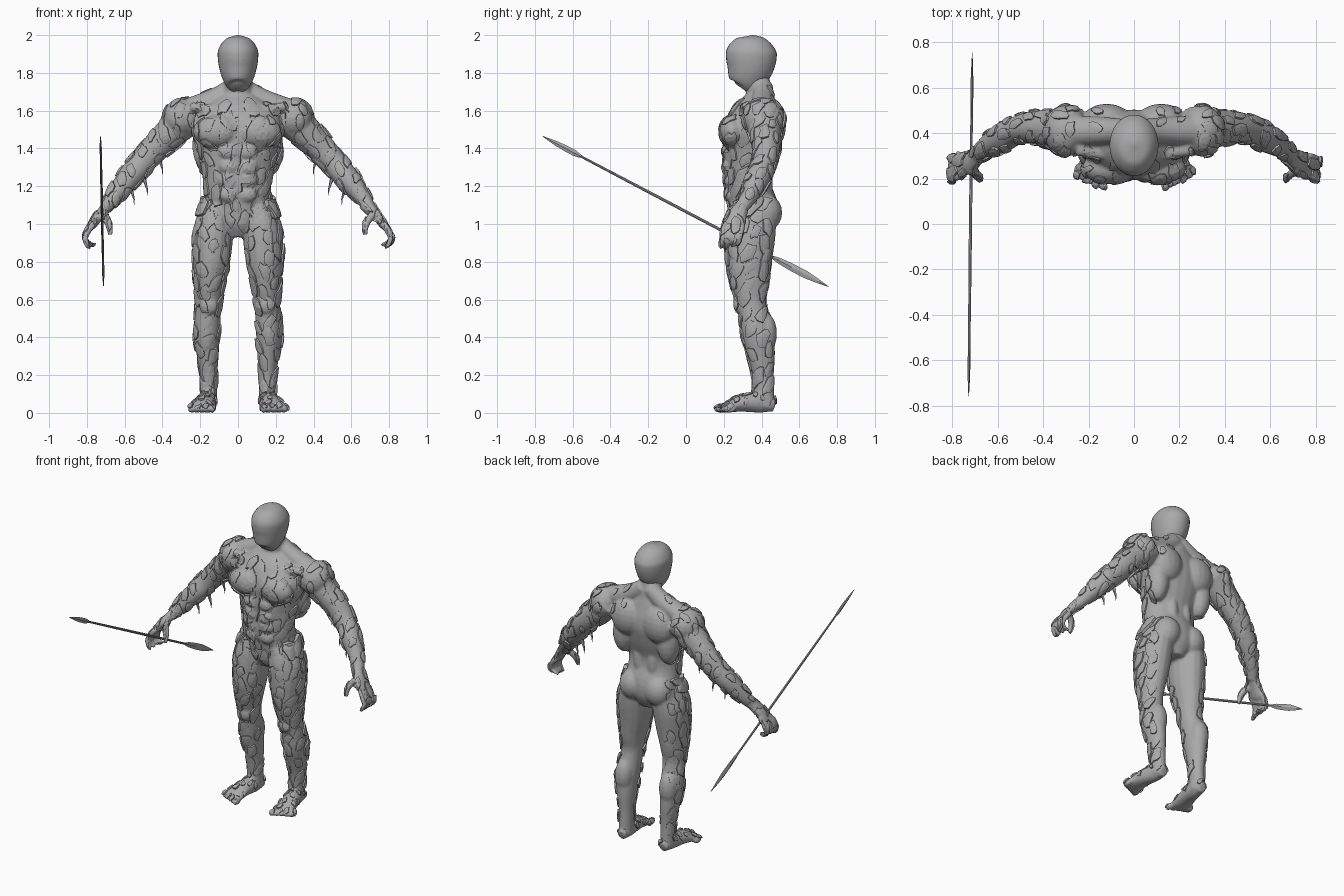
import bpy, bmesh, math, random
from mathutils import Vector, Matrix
from mathutils.bvhtree import BVHTree

random.seed(4)
X, Y = Vector((1, 0, 0)), Vector((0, 1, 0))

cube = bpy.data.objects.get("Cube")
if cube:
    bpy.data.objects.remove(cube)

stone = bpy.data.materials.new("stone_grey")
stone.use_nodes = True
GREY = (0.4, 0.4, 0.4, 1)
stone.diffuse_color = GREY
stone.node_tree.nodes["Principled BSDF"].inputs["Base Color"].default_value = GREY


def finish(name, bm, recalc=True):
    if recalc:
        bmesh.ops.recalc_face_normals(bm, faces=bm.faces[:])
    mesh = bpy.data.meshes.new(name)
    bm.to_mesh(mesh)
    bm.free()
    mesh.materials.append(stone)
    obj = bpy.data.objects.new(name, mesh)
    bpy.context.collection.objects.link(obj)
    return obj


def smooth(obj, degrees):
    bpy.ops.object.select_all(action='DESELECT')
    obj.select_set(True)
    bpy.context.view_layer.objects.active = obj
    bpy.ops.object.shade_smooth_by_angle(angle=math.radians(degrees))


def spline(keys, steps):
    """Catmull-Rom interpolation through keys of position and two radii."""
    keys = [Vector(k) for k in keys]
    out = []
    for i in range(len(keys) - 1):
        a, b, c, d = (keys[max(i - 1, 0)], keys[i], keys[i + 1],
                      keys[min(i + 2, len(keys) - 1)])
        for s in range(steps):
            t = s / steps
            out.append(b + (c - a) * t / 2 + (a - b * 2.5 + c * 2 - d / 2) * t * t
                       + (b * 3 - a - c * 3 + d) * t ** 3 / 2)
    return out + [keys[-1]]


def tube(bm, keys, ref=X, sides=16, steps=4, flip=False):
    """Loft elliptical rings along a path; first radius lies along ref."""
    pts = spline(keys, steps)
    rings = []
    for i, p in enumerate(pts):
        tangent = (pts[min(i + 1, len(pts) - 1)] - pts[max(i - 1, 0)]).to_3d().normalized()
        u = (ref - tangent * ref.dot(tangent)).normalized()
        v = tangent.cross(u)
        ring = []
        for k in range(sides):
            a = math.tau * k / sides
            co = p.to_3d() + u * (p[3] * math.cos(a)) + v * (p[4] * math.sin(a))
            if flip:
                co.x = -co.x
            ring.append(bm.verts.new(co))
        rings.append(ring)
    for lo, hi in zip(rings, rings[1:]):
        for k in range(sides):
            n = (k + 1) % sides
            bm.faces.new((lo[k], lo[n], hi[n], hi[k]))
    bm.faces.new(rings[0])
    bm.faces.new(rings[-1])


def blob(bm, pos, size, flip=False):
    pos = Vector(pos)
    if flip:
        pos.x = -pos.x
    bmesh.ops.create_uvsphere(bm, u_segments=16, v_segments=10, radius=1,
                              matrix=Matrix.Translation(pos) @ Matrix.Diagonal((*size, 1)))


# Torso and neck
bm = bmesh.new()
tube(bm, [(0, y, z, rx, ry) for z, y, rx, ry in (
    (.93, .36, .06, .08), (1, .36, .14, .12), (1.08, .36, .175, .13),
    (1.18, .335, .175, .12), (1.28, .33, .182, .12), (1.4, .345, .21, .14),
    (1.5, .355, .24, .15), (1.58, .37, .22, .13), (1.65, .385, .14, .09),
    (1.7, .39, .07, .06))], sides=24)
tube(bm, [(0, .41, 1.56, .1, .08), (0, .39, 1.68, .08, .07), (0, .365, 1.8, .07, .07)])

MUSCLES = (
    ((.11, .245, 1.49), (.12, .07, .085)),    # chest
    ((.12, .455, 1.52), (.11, .075, .12)),    # shoulder blade
    ((.165, .42, 1.4), (.07, .075, .14)),     # flank
    ((.05, .4, 1.22), (.045, .06, .16)),      # lower back
    ((.095, .42, 1.06), (.09, .09, .1)),      # buttock
    ((.3, .41, 1.56), (.1, .115, .105)),      # shoulder
    ((.165, .42, .42), (.06, .062, .11)),     # calf
    ((.15, .29, .57), (.045, .03, .05)),      # kneecap
)
ARM = ((.26, .41, 1.57, .11, .1), (.36, .42, 1.48, .085, .085), (.45, .425, 1.39, .072, .075),
       (.52, .41, 1.31, .062, .068), (.58, .38, 1.24, .065, .064),
       (.66, .33, 1.14, .045, .045), (.7, .29, 1.08, .036, .032))
LEG = ((.11, .36, 1.08, .075, .12), (.13, .345, .95, .105, .13), (.14, .335, .8, .098, .12),
       (.15, .34, .68, .08, .1), (.155, .35, .57, .068, .075), (.165, .38, .42, .07, .085),
       (.16, .4, .3, .058, .072), (.155, .41, .18, .045, .055), (.155, .415, .03, .044, .055))
FOOT = ((.155, .47, .035, .03, .03), (.158, .4, .055, .045, .055),
        (.175, .3, .05, .056, .045), (.19, .22, .028, .068, .026))

for flip in (False, True):
    for pos, size in MUSCLES:
        blob(bm, pos, size, flip)
    for row in range(4):
        blob(bm, (.05, .222 + .004 * row, 1.38 - .075 * row), (.05, .03, .04), flip)
    # Trapezius and collar
    tube(bm, [(.02, .41, 1.73, .05, .05), (.12, .41, 1.66, .06, .06),
              (.28, .41, 1.6, .07, .06)], Y, flip=flip)
    tube(bm, [(.02, .29, 1.6, .025, .02), (.25, .33, 1.62, .03, .025)], Y, flip=flip)
    tube(bm, ARM, Y, flip=flip)
    tube(bm, LEG, flip=flip)
    tube(bm, FOOT, flip=flip)
    # Toes
    for i in range(5):
        blob(bm, (.135 + .028 * i, .18 + .013 * i, .021), (.018, .035, .021), flip)
    # Palm, fingers and thumb
    tube(bm, [(.69, .3, 1.1, .036, .03), (.73, .27, 1.05, .048, .026),
              (.77, .25, .99, .052, .02)], Y, flip=flip)
    for i in range(4):
        y = .21 + .03 * i
        tube(bm, [(.765, y, 1, .017, .017), (.8, y - .01, .95, .016, .016),
                  (.805, y - .018, .91, .014, .014),
                  (.785 - .01 * i, y - .022, .87 + .006 * i, .009, .009)], Y, 10, 3, flip)
    tube(bm, [(.72, .24, 1.06, .022, .022), (.68, .21, 1, .018, .018),
              (.675, .19, .94, .01, .01)], Y, 10, 3, flip)

body = finish("body", bm)
remesh = body.modifiers.new("fuse", 'REMESH')
remesh.mode = 'VOXEL'
remesh.voxel_size = .009
relax = body.modifiers.new("relax", 'SMOOTH')
relax.iterations = 3
depsgraph = bpy.context.evaluated_depsgraph_get()
fused = bpy.data.meshes.new_from_object(body.evaluated_get(depsgraph))
body.modifiers.clear()
body.data = fused
fused.materials.clear()
fused.materials.append(stone)
smooth(body, 50)
surface = BVHTree.FromPolygons([v.co for v in fused.vertices],
                               [p.vertices for p in fused.polygons])


def plate(bm, centre, normal, radius, lift, sides=10):
    """Jagged slab that hugs the body."""
    up = Vector((0, 0, 1)) + Y * .3
    v = (up - normal * up.dot(normal)).normalized()
    u = v.cross(normal)
    spin = random.uniform(-.5, .5)
    rings = [[], [], []]
    for k in range(sides):
        a = math.tau * k / sides
        r = radius * random.uniform(.65, 1.15)
        across, along = math.cos(a) * r * .8, math.sin(a) * r * 1.4
        arm = (u * (across * math.cos(spin) - along * math.sin(spin))
               + v * (across * math.sin(spin) + along * math.cos(spin)))
        for ring, scale, out in zip(rings, (1, .96, .5), (-.005, lift, lift * 1.2)):
            co, n, _, _ = surface.find_nearest(centre + arm * scale)
            ring.append(bm.verts.new(co + n * out))
    tip = bm.verts.new(centre + normal * lift * 1.3)
    for k in range(sides):
        n = (k + 1) % sides
        for lo, hi in zip(rings, rings[1:]):
            bm.faces.new((lo[k], lo[n], hi[n], hi[k]))
        bm.faces.new((rings[2][k], rings[2][n], tip))


# Cracked armour plates, scattered by region
REGIONS = {
    "torso_plates": (.05, .075, lambda c, n: 1 < c.z < 1.62 and abs(c.x) < .25 and n.y < -.15),
    "arm_plates": (.04, .066, lambda c, n: abs(c.x) > .3 and c.z > 1.12),
    "leg_plates": (.047, .072, lambda c, n: .13 < c.z < 1.08 and abs(c.x) > .05
                   and (n.y < -.2 or n.x * c.x > .05) and c.y < .44),
    "shoulder_plates": (.03, .09, lambda c, n: c.z > 1.54 and .1 < abs(c.x) < .3 and n.y > -.2),
    "foot_plates": (.022, .04, lambda c, n: .03 < c.z < .12 and n.z > .2),
}
for name, (radius, gap, rule) in REGIONS.items():
    faces = [p for p in fused.polygons if rule(p.center, p.normal)]
    random.shuffle(faces)
    seeds = []
    bm = bmesh.new()
    for p in faces:
        if all((p.center - s).length > gap for s in seeds):
            seeds.append(p.center.copy())
            plate(bm, p.center, p.normal, radius * random.uniform(.7, 1.1),
                  random.uniform(.005, .011))
    finish(name, bm, False)

# Raised hip guards and hanging elbow shards
bm = bmesh.new()
for side in (1, -1):
    for y, z in ((.26, 1.13), (.34, 1.12)):
        co, n, _, _ = surface.find_nearest(Vector((side * .25, y, z)))
        plate(bm, co, n, .055, .024)
finish("hip_guards", bm, False)
bm = bmesh.new()
for flip in (False, True):
    for x, y, z in ((.5, .4, 1.25), (.42, .43, 1.36), (.57, .37, 1.2)):
        tube(bm, [(x, y, z, .018, .012), (x - .02, y, z - .07, .006, .004),
                  (x - .02, y, z - .1, .001, .001)], Y, 5, 1, flip)
finish("elbow_shards", bm)

# Smooth masked head
bm = bmesh.new()
tube(bm, [(0, y, z, rx, ry) for z, y, rx, ry in (
    (1.715, .3, .03, .045), (1.735, .312, .062, .083), (1.78, .325, .086, .106),
    (1.83, .338, .1, .125), (1.88, .345, .107, .134), (1.92, .347, .105, .131),
    (1.96, .35, .084, .104), (1.985, .352, .055, .067), (2, .352, .004, .005))], sides=32)
head = finish("head", bm)
smooth(head, 60)
skin = BVHTree.FromObject(head, bpy.context.evaluated_depsgraph_get())

# Narrow eye slits
bm = bmesh.new()
for side in (1, -1):
    corners = []
    for x, z in ((.02, 1.862), (.065, 1.872), (.07, 1.877), (.03, 1.869)):
        hit = skin.ray_cast(Vector((side * x, -1, z)), Y)[0]
        corners.append(bm.verts.new(hit - Y * .004))
    bm.faces.new(corners if side > 0 else corners[::-1])
finish("eye_slits", bm, False)

# Double-ended spear
bm = bmesh.new()
start, end = Vector((-.728, -.76, 1.465)), Vector((-.712, .755, .668))


def along(t, wide, thin):
    return (*start.lerp(end, t), wide, thin)


tube(bm, [along(.1, .005, .006), along(.5, .007, .008), along(.88, .005, .006)], sides=8)
tube(bm, [along(0, .001, .001), along(.05, .005, .013), along(.11, .006, .016),
          along(.14, .005, .005)], sides=4, steps=2)
tube(bm, [along(.8, .005, .005), along(.83, .006, .016), along(.92, .006, .02),
          along(1, .001, .001)], sides=4, steps=2)
finish("spear", bm)
